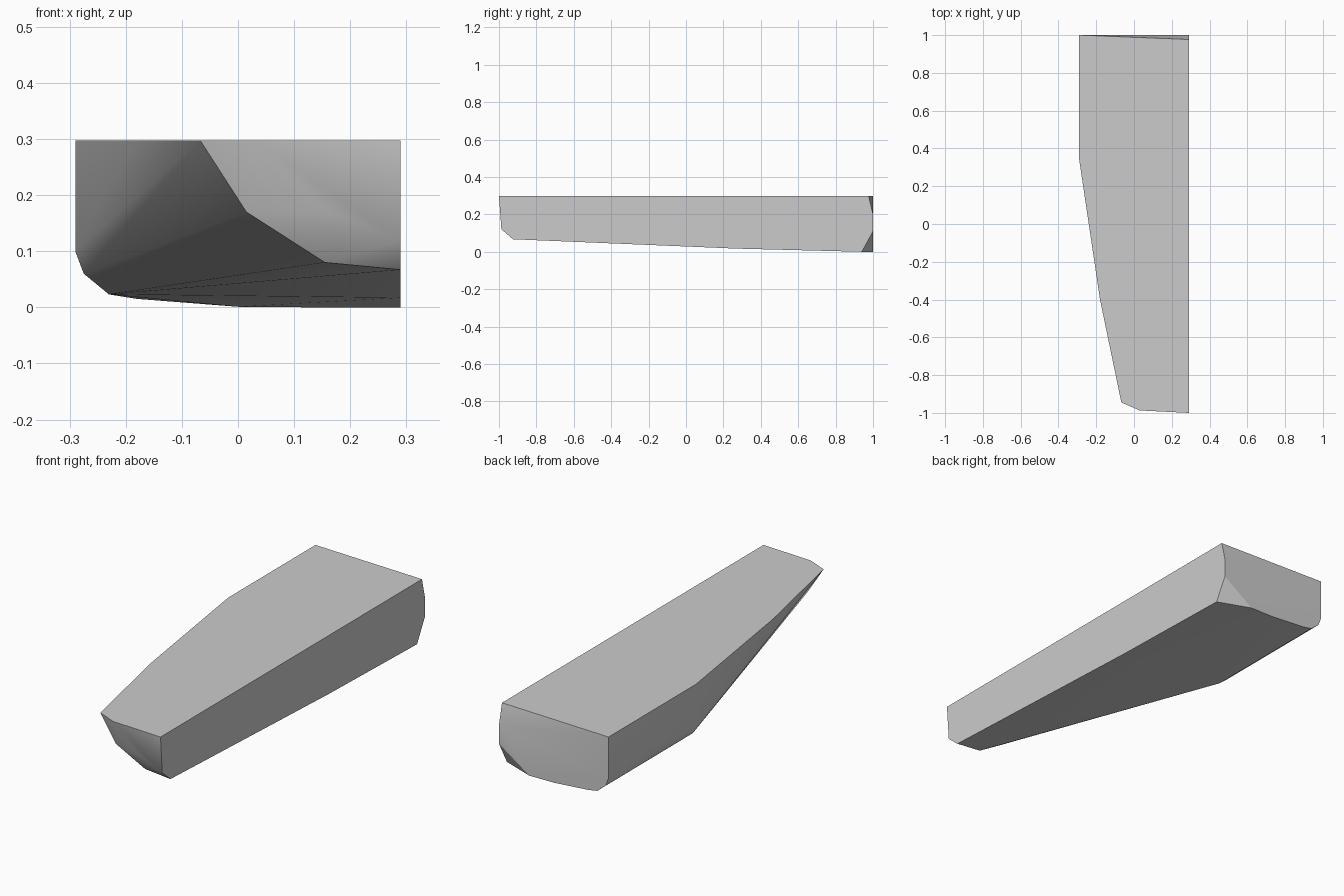
import bpy, bmesh, math

if "Cube" in bpy.data.objects:
    bpy.data.objects.remove(bpy.data.objects["Cube"])

TOP, FLAT, SIDE = 0.297, 0.29, -0.29

# rounded chine profile (x, z), shared by the wide rear part
chine = [(SIDE, TOP), (SIDE, 0.1), (-0.275, 0.06), (-0.23, 0.023)]
points = [(x, y, z) for y in (1.0, 0.34) for x, z in chine]

# rear end: bottom edge and chamfered corners at the flat side
points += [(-0.18, 1, 0.015), (0, 1, 0.001), (0.13, 1, 0),
           (FLAT, 0.94, 0), (FLAT, 1, 0.11), (FLAT, 1, 0.2), (FLAT, 0.977, TOP)]

# slight bends in the keel line and the tapering top edge
points += [(FLAT, 0.27, 0.017), (-0.18, -0.4, TOP)]

# front end: outer rim, then the bevelled nose
points += [(-0.067, -0.945, TOP), (0.015, -0.945, 0.17),
           (0.155, -0.925, 0.08), (FLAT, -0.925, 0.067)]
points += [(0.03, -0.987, TOP), (0.16, -0.982, 0.17),
           (FLAT, -0.987, 0.12), (FLAT, -1, TOP)]

# the body is the convex skin around these profiles
bm = bmesh.new()
for p in points:
    bm.verts.new(p)
hull = bmesh.ops.convex_hull(bm, input=bm.verts)
bmesh.ops.delete(bm, geom=[v for v in bm.verts if not v.link_faces], context='VERTS')
bmesh.ops.dissolve_limit(bm, angle_limit=math.radians(0.5), verts=bm.verts, edges=bm.edges)
bmesh.ops.recalc_face_normals(bm, faces=bm.faces)
mesh = bpy.data.meshes.new("tapered_body")
bm.to_mesh(mesh)
bm.free()
body = bpy.data.objects.new("tapered_body", mesh)
bpy.context.collection.objects.link(body)

# single plain grey
grey = bpy.data.materials.new("light_grey")
grey.use_nodes = True
colour = (0.6, 0.6, 0.6, 1)
grey.diffuse_color = colour
grey.node_tree.nodes["Principled BSDF"].inputs["Base Color"].default_value = colour
mesh.materials.append(grey)

# smooth the soft chine, keep the hard edges
bpy.ops.object.select_all(action='DESELECT')
body.select_set(True)
bpy.context.view_layer.objects.active = body
bpy.ops.object.shade_smooth_by_angle(angle=math.radians(30))
